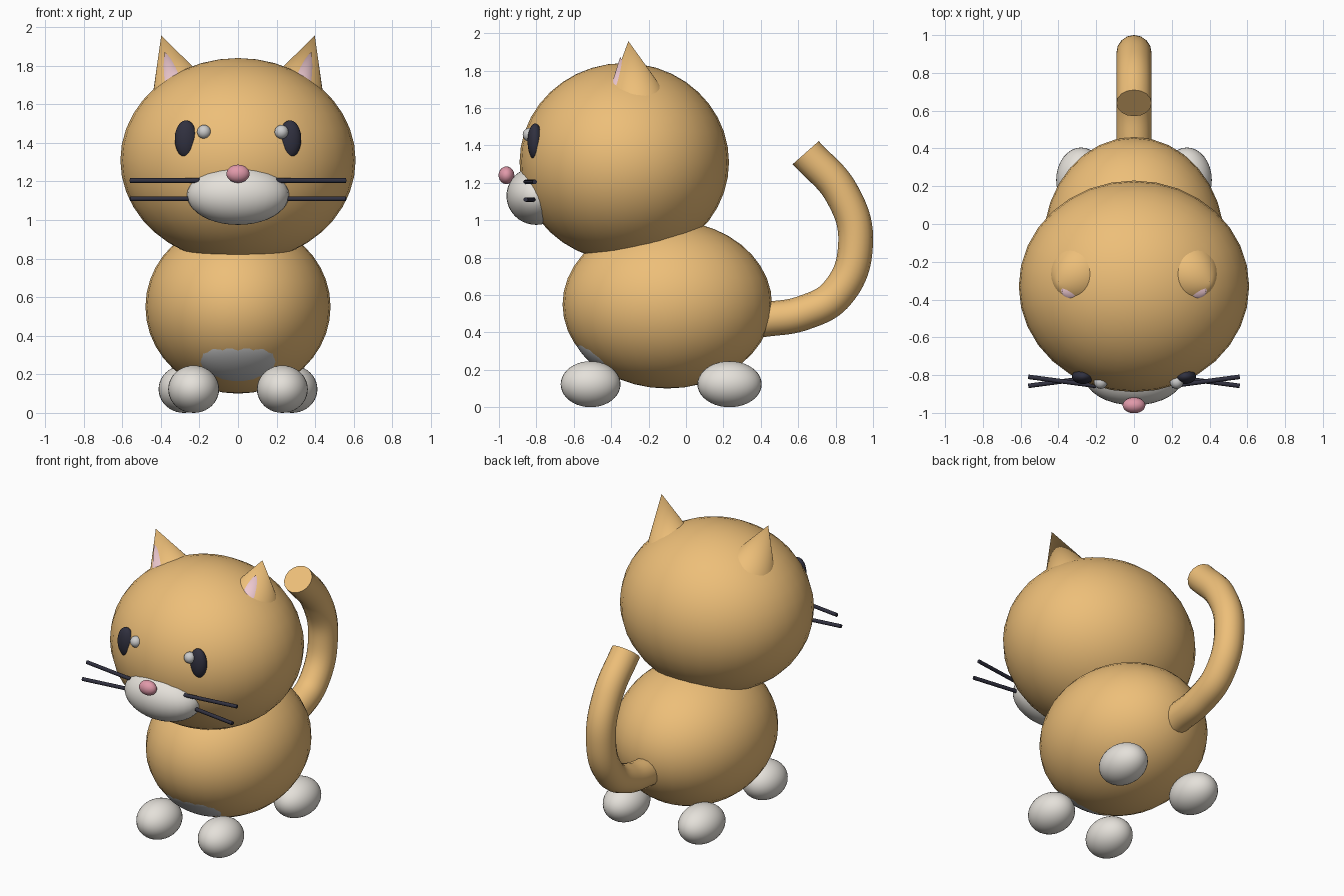
import bpy, math
from mathutils import Vector

if "Cube" in bpy.data.objects:
    bpy.data.objects.remove(bpy.data.objects["Cube"])


def material(name, rgb):
    m = bpy.data.materials.new(name)
    m.diffuse_color = (*rgb, 1)
    m.use_nodes = True
    m.node_tree.nodes["Principled BSDF"].inputs["Base Color"].default_value = m.diffuse_color
    return m


FUR = material("fur", (0.85, 0.52, 0.19))
WHITE = material("white", (0.78, 0.75, 0.70))
DARK = material("dark", (0.03, 0.03, 0.05))
PINK = material("nose_pink", (0.75, 0.32, 0.40))
PALE = material("ear_pink", (0.85, 0.58, 0.63))
GREY = material("pale_grey", (0.62, 0.62, 0.62))


def finish(name, mat):
    o = bpy.context.object
    o.name = name
    o.data.materials.append(mat)
    bpy.ops.object.shade_smooth_by_angle(angle=math.radians(40))
    return o


def ball(name, loc, radii, mat, rot=(0, 0, 0), seg=32, rings=20):
    bpy.ops.mesh.primitive_uv_sphere_add(segments=seg, ring_count=rings, radius=1,
                                         location=loc, rotation=rot)
    bpy.context.object.scale = radii
    bpy.ops.object.transform_apply(location=False, rotation=False, scale=True)
    return finish(name, mat)


def cone(name, tip, axis, radius, height, mat):
    axis = Vector(axis).normalized()
    bpy.ops.mesh.primitive_cone_add(vertices=32, radius1=radius, radius2=0, depth=height,
                                    location=Vector(tip) - axis * height / 2,
                                    rotation=axis.to_track_quat('Z', 'Y').to_euler())
    return finish(name, mat)


def rod(name, a, b, radius, mat):
    a, b = Vector(a), Vector(b)
    bpy.ops.mesh.primitive_cylinder_add(vertices=12, radius=radius, depth=(b - a).length,
                                        location=(a + b) / 2,
                                        rotation=(b - a).to_track_quat('Z', 'Y').to_euler())
    return finish(name, mat)


# Body, belly patch and head
ball("body", (0, -0.10, 0.55), (0.48, 0.56, 0.45), FUR)
ball("belly", (0, -0.432, 0.304), (0.2275, 0.207, 0.10), GREY, rot=(-0.669, 0, 0))
ball("head", (0, -0.33, 1.31), (0.61, 0.56, 0.53), FUR)

# Muzzle and nose
ball("muzzle", (0, -0.80, 1.13), (0.265, 0.16, 0.155), WHITE)
ball("nose", (0, -0.96, 1.24), (0.06, 0.042, 0.047), PINK)

# Paired parts
for s, side in ((-1, "left"), (1, "right")):
    axis = (s * 0.32, -0.127, 0.947)
    cone(f"ear_{side}", (s * 0.398, -0.308, 1.957), axis, 0.19, 0.38, FUR)
    cone(f"inner_ear_{side}", (s * 0.38, -0.352, 1.872), axis, 0.11, 0.25, PALE)
    ball(f"eye_{side}", (s * 0.27, -0.807, 1.42), (0.058, 0.04, 0.097), DARK)
    # both highlights shift the same way
    ball(f"eye_highlight_{side}", (s * 0.201 + 0.025, -0.837, 1.457),
         (0.036, 0.036, 0.036), GREY, seg=20, rings=12)
    for z, dy, level in ((1.205, 0.024, "upper"), (1.11, -0.024, "lower")):
        rod(f"whisker_{level}_{side}", (s * 0.2, -0.833 - dy, z),
            (s * 0.56, -0.833 + dy, z), 0.012, DARK)
    ball(f"front_paw_{side}", (s * 0.23, -0.51, 0.123), (0.132, 0.16, 0.123), WHITE)
    ball(f"back_paw_{side}", (s * 0.28, 0.233, 0.123), (0.132, 0.172, 0.123), WHITE)

# Tail: round tube with flat ends along a smooth path
path = [(0.40, 0.466), (0.63, 0.505), (0.81, 0.61), (0.907, 0.88), (0.835, 1.14), (0.64, 1.361)]
curve = bpy.data.curves.new("tail", 'CURVE')
curve.dimensions = '3D'
curve.bevel_depth = 0.093
curve.bevel_resolution = 6
curve.resolution_u = 10
curve.use_fill_caps = True
spline = curve.splines.new('BEZIER')
spline.bezier_points.add(len(path) - 1)
for p, (y, z) in zip(spline.bezier_points, path):
    p.co = (0, y, z)
    p.handle_left_type = p.handle_right_type = 'AUTO'
tail = bpy.data.objects.new("tail", curve)
bpy.context.collection.objects.link(tail)
bpy.ops.object.select_all(action='DESELECT')
tail.select_set(True)
bpy.context.view_layer.objects.active = tail
bpy.ops.object.convert(target='MESH')
finish("tail", FUR)
